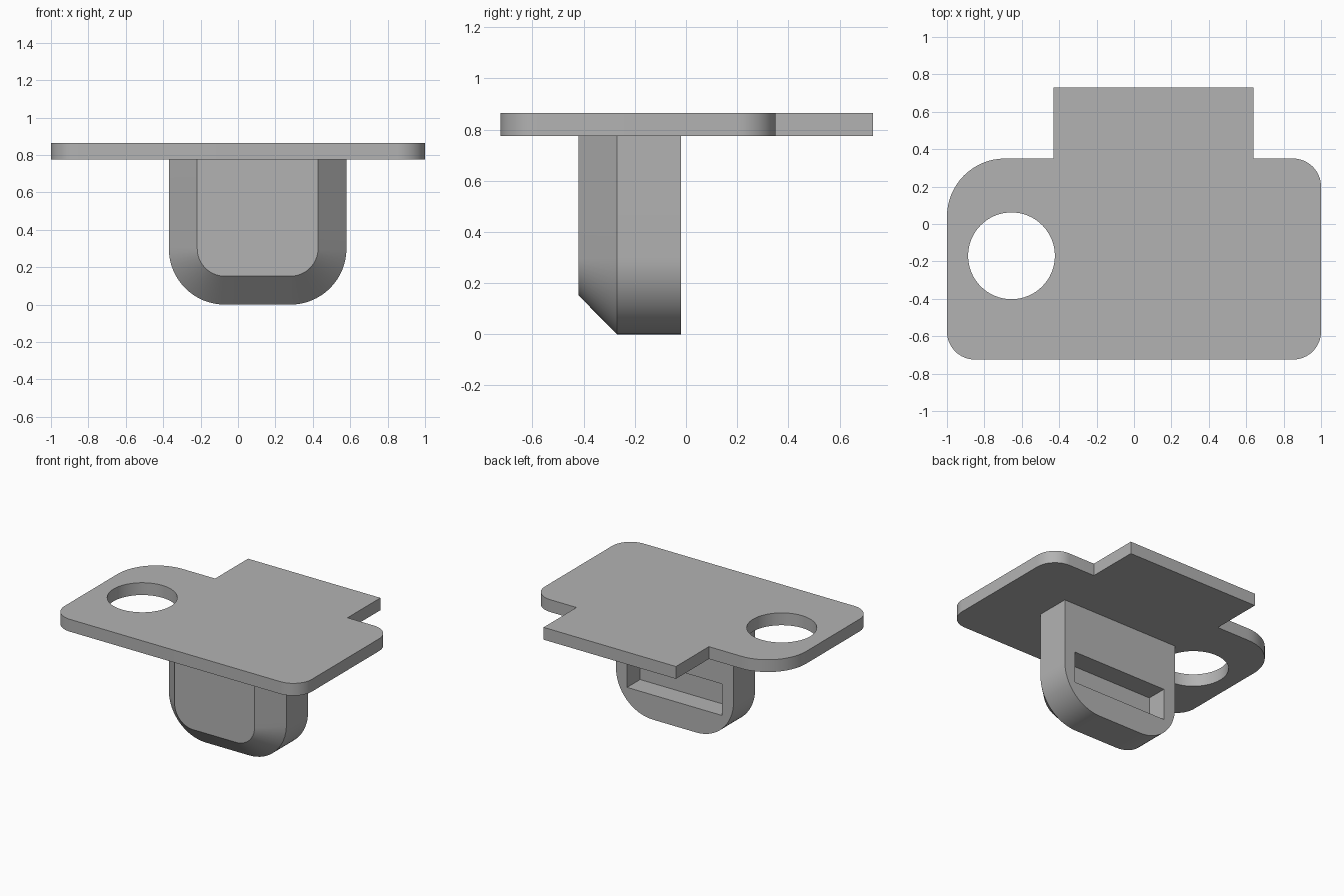
import bpy, bmesh
from math import sin, cos, radians, pi

default = bpy.data.objects.get("Cube")
if default:
    bpy.data.objects.remove(default, do_unlink=True)

GREY = (0.45, 0.45, 0.45, 1)
grey = bpy.data.materials.new("plain grey")
grey.use_nodes = True
grey.diffuse_color = GREY
grey.node_tree.nodes["Principled BSDF"].inputs["Base Color"].default_value = GREY

PLATE_BOTTOM, PLATE_TOP = 0.775, 0.865


def arc(cx, cy, r, start, steps=16):
    """Quarter circle, counter-clockwise from the start angle in degrees."""
    angles = [radians(start + 90 * i / steps) for i in range(steps + 1)]
    return [(cx + r * cos(a), cy + r * sin(a)) for a in angles]


def loft(name, rings):
    """Solid through rings of equal length, capped at both ends."""
    bm = bmesh.new()
    loops = [[bm.verts.new(p) for p in ring] for ring in rings]
    bm.faces.new(loops[0])
    bm.faces.new(loops[-1])
    n = len(loops[0])
    for a, b in zip(loops, loops[1:]):
        for i in range(n):
            j = (i + 1) % n
            bm.faces.new((a[i], a[j], b[j], b[i]))
    bmesh.ops.recalc_face_normals(bm, faces=bm.faces)
    mesh = bpy.data.meshes.new(name)
    bm.to_mesh(mesh)
    bm.free()
    mesh.materials.append(grey)
    obj = bpy.data.objects.new(name, mesh)
    bpy.context.collection.objects.link(obj)
    return obj


def finish(obj, cutter):
    """Cut the opening, drop the cutter and smooth the rounded sides."""
    bpy.ops.object.select_all(action='DESELECT')
    bpy.context.view_layer.objects.active = obj
    obj.select_set(True)
    mod = obj.modifiers.new("opening", 'BOOLEAN')
    mod.operation, mod.solver, mod.object = 'DIFFERENCE', 'EXACT', cutter
    bpy.ops.object.modifier_apply(modifier=mod.name)
    bpy.data.objects.remove(cutter, do_unlink=True)
    bpy.ops.object.shade_smooth_by_angle(angle=radians(30))


# Flat plate with rounded corners and a square tab at the back
outline = (arc(-0.85, -0.575, 0.15, 180) + arc(0.85, -0.575, 0.15, 270)
           + arc(0.85, 0.2, 0.15, 0)
           + [(0.64, 0.35), (0.64, 0.73), (-0.43, 0.73), (-0.43, 0.35)]
           + arc(-0.69, 0.04, 0.31, 90))
plate = loft("plate", [[(x, y, z) for x, y in outline]
                       for z in (PLATE_BOTTOM, PLATE_TOP)])

# Round hole through the plate
circle = [(-0.655 + 0.232 * cos(2 * pi * i / 64),
           -0.17 + 0.232 * sin(2 * pi * i / 64)) for i in range(64)]
finish(plate, loft("hole_cutter", [[(x, y, z) for x, y in circle]
                                   for z in (0.6, 1.0)]))


# Latch block with round lower corners and a chamfered front
def latch_ring(y, inset):
    left, right, r = -0.37 + inset, 0.58 - inset, 0.3 - inset
    profile = ([(left, PLATE_BOTTOM)] + arc(left + r, inset + r, r, 180)
               + arc(right - r, inset + r, r, 270) + [(right, PLATE_BOTTOM)])
    return [(x, y, z) for x, z in profile]


latch = loft("latch_block", [latch_ring(-0.02, 0), latch_ring(-0.27, 0),
                             latch_ring(-0.42, 0.152)])

# Slot in the back of the latch
slot = [(-0.275, 0.18), (0.49, 0.18), (0.49, 0.41), (-0.275, 0.41)]
finish(latch, loft("slot_cutter", [[(x, y, z) for x, z in slot]
                                   for y in (-0.17, 0.1)]))
